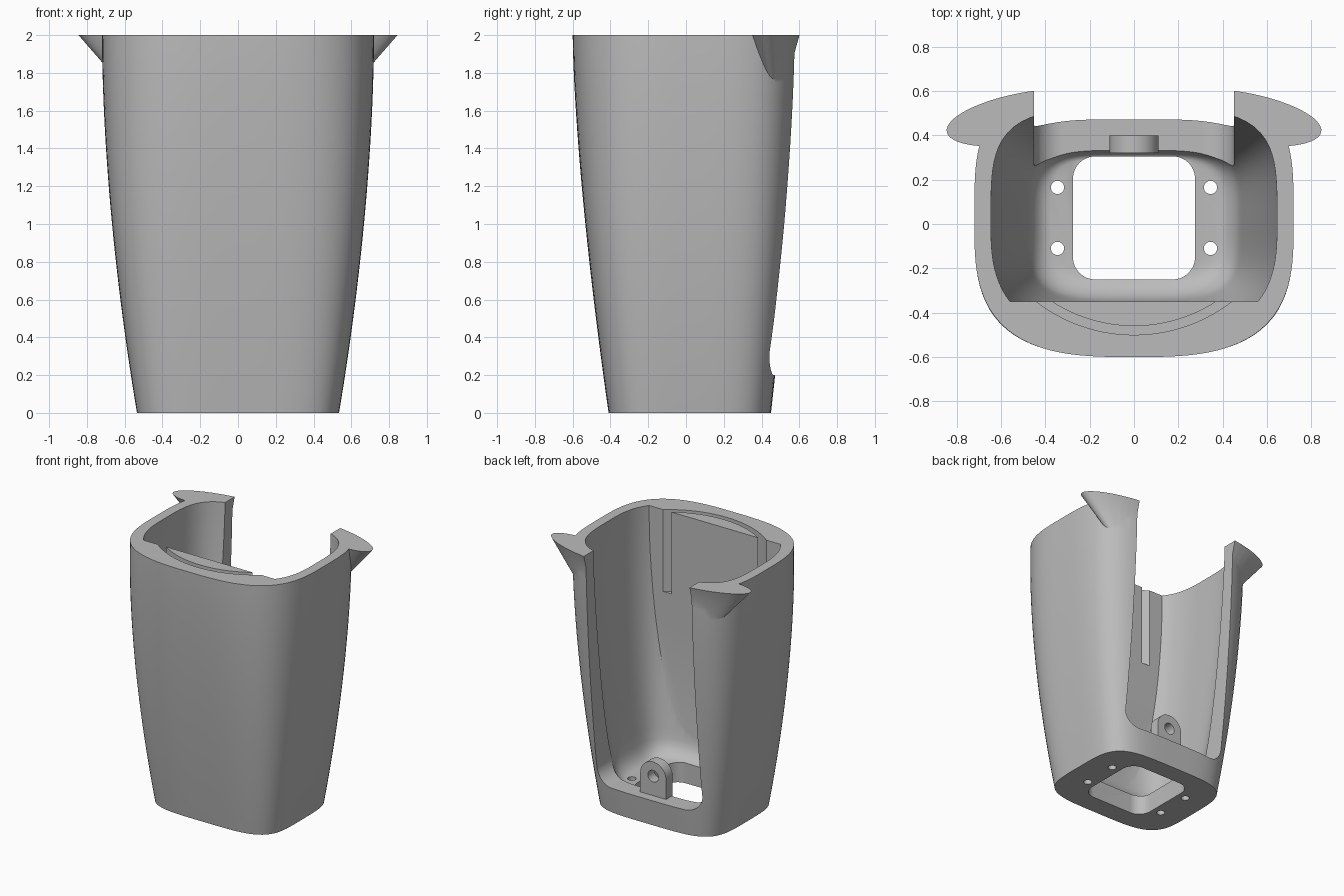
import bpy, bmesh, math
from mathutils import Matrix

if "Cube" in bpy.data.objects:
    bpy.data.objects.remove(bpy.data.objects["Cube"])

grey = bpy.data.materials.new("plain grey")
grey.diffuse_color = (0.5, 0.5, 0.5, 1)
grey.use_nodes = True
grey.node_tree.nodes["Principled BSDF"].inputs["Base Color"].default_value = grey.diffuse_color


def make(name, bm):
    bmesh.ops.recalc_face_normals(bm, faces=bm.faces)
    me = bpy.data.meshes.new(name)
    bm.to_mesh(me)
    bm.free()
    ob = bpy.data.objects.new(name, me)
    bpy.context.collection.objects.link(ob)
    me.materials.append(grey)
    return ob


def loft(name, rings, cut_y=None):
    """Closed solid through equal-length rings, optionally cut flat in front."""
    bm = bmesh.new()
    vs = [[bm.verts.new(p) for p in r] for r in rings]
    n = len(vs[0])
    for a, b in zip(vs, vs[1:]):
        for i in range(n):
            j = (i + 1) % n
            bm.faces.new((a[i], a[j], b[j], b[i]))
    bm.faces.new(vs[0][::-1])
    bm.faces.new(vs[-1])
    if cut_y is not None:
        g = bm.verts[:] + bm.edges[:] + bm.faces[:]
        bmesh.ops.bisect_plane(bm, geom=g, plane_co=(0, cut_y, 0),
                               plane_no=(0, -1, 0), clear_outer=True)
        bmesh.ops.holes_fill(bm, edges=[e for e in bm.edges if e.is_boundary])
    return make(name, bm)


def prism_z(name, pts, z0, z1):
    return loft(name, [[(x, y, z) for x, y in pts] for z in (z0, z1)])


def prism_y(name, pts, y0, y1):
    return loft(name, [[(x, y, z) for x, z in pts] for y in (y0, y1)])


def arc(cx, cy, r, a0, a1, n=12):
    return [(cx + r * math.cos(math.radians(a0 + (a1 - a0) * i / n)),
             cy + r * math.sin(math.radians(a0 + (a1 - a0) * i / n))) for i in range(n + 1)]


def circle(cx, cy, r, n=24):
    return arc(cx, cy, r, 0, 360 - 360 / n, n - 1)


def boolean(ob, tool, op):
    m = ob.modifiers.new("bool", 'BOOLEAN')
    m.operation, m.solver, m.object = op, 'EXACT', tool
    dg = bpy.context.evaluated_depsgraph_get()
    me = bpy.data.meshes.new_from_object(ob.evaluated_get(dg))
    ob.modifiers.clear()
    ob.data = me
    bpy.data.objects.remove(tool)


def smooth(ob, angle=30):
    bpy.ops.object.select_all(action='DESELECT')
    ob.select_set(True)
    bpy.context.view_layer.objects.active = ob
    bpy.ops.object.shade_smooth_by_angle(angle=math.radians(angle))


def section(z, inner, n=112):
    """Rounded section at height z: half width, front depth, back depth."""
    k = max(0, 1 - z / 2)
    w = 0.535 + 0.185 * (1 - k ** 1.8)
    f = 0.41 + 0.19 * (1 - k ** 1.5)
    b = 0.45 + 0.15 * (1 - k ** 1.5)
    nf, nb = 3.0 + 1.2 * k, 4.0 + 0.4 * k
    if inner:
        t = min(1, max(0, 1 - (z - 0.15) / 0.12))
        fil = 1 - math.sqrt(1 - t * t)
        w -= 0.075 + 0.03 * k + 0.08 * fil
        f -= 0.08 + 0.025 * k + 0.11 * fil
        b -= 0.08 + 0.06 * k + 0.03 * fil
        nf -= 0.2
    pts = []
    for i in range(n):
        a = 2 * math.pi * i / n
        c, s = math.cos(a), math.sin(a)
        e = nb if s > 0 else nf
        r = (abs(c) ** e + abs(s) ** e) ** (-1 / e)
        pts.append((w * r * c, (b if s > 0 else f) * r * s, z))
    return pts


# outer shell
shell = loft("shell", [section(2 * i / 24, False) for i in range(25)])

# flared corner wings at the rear rim
for side in (-1, 1):
    rings = []
    for z, s in ((1.59, 0.02), (2.0, 1.0)):
        ring = []
        for px, py in circle(0, 0, 1, 64):
            u, v = 0.37 * s * px, 0.115 * s * py
            a = math.radians(-10)
            x = 0.48 + u * math.cos(a) - v * math.sin(a)
            y = 0.48 + u * math.sin(a) + v * math.cos(a)
            ring.append((side * x, y, z))
        rings.append(ring)
    boolean(shell, loft("wing", rings), 'UNION')

# hollow with flat front panel and filleted floor
levels = [0.15, 0.155, 0.165, 0.18, 0.2, 0.23, 0.27] + [0.35 + 1.65 * i / 18 for i in range(19)] + [2.1]
boolean(shell, loft("hollow", [section(z, True) for z in levels], -0.35), 'DIFFERENCE')

# tall open slot in the back with rounded lower corners
u_shape = (arc(-0.32, 0.33, 0.13, 180, 270) + arc(0.32, 0.33, 0.13, 270, 360)
           + [(0.45, 2.2), (-0.45, 2.2)])
boolean(shell, prism_y("back_slot", u_shape, 0.2, 0.9), 'DIFFERENCE')

# rounded square opening in the floor
opening = (arc(0.175, 0.205, 0.1, 0, 90) + arc(-0.175, 0.205, 0.1, 90, 180)
           + arc(-0.175, -0.15, 0.1, 180, 270) + arc(0.175, -0.15, 0.1, 270, 360))
boolean(shell, prism_z("floor_opening", opening, -0.1, 0.25), 'DIFFERENCE')

# four screw holes
for x in (-0.345, 0.345):
    for y in (-0.11, 0.165):
        boolean(shell, prism_z("screw_hole", circle(x, y, 0.03), -0.1, 0.3), 'DIFFERENCE')

# curved groove behind the front panel
groove = arc(0, 0.22, 0.72, 215, 325, 40) + arc(0, 0.22, 0.68, 325, 215, 40)
boolean(shell, prism_z("groove", groove, 1.37, 2.1), 'DIFFERENCE')
smooth(shell)

# lug with a bolt hole on the low back wall
lug = prism_y("lug", arc(0, 0.35, 0.11, 0, 180, 24) + [(-0.11, 0.18), (0.11, 0.18)], 0.32, 0.40)
boolean(lug, prism_y("bolt_hole", circle(0, 0.35, 0.045), 0.2, 0.6), 'DIFFERENCE')
smooth(lug)
